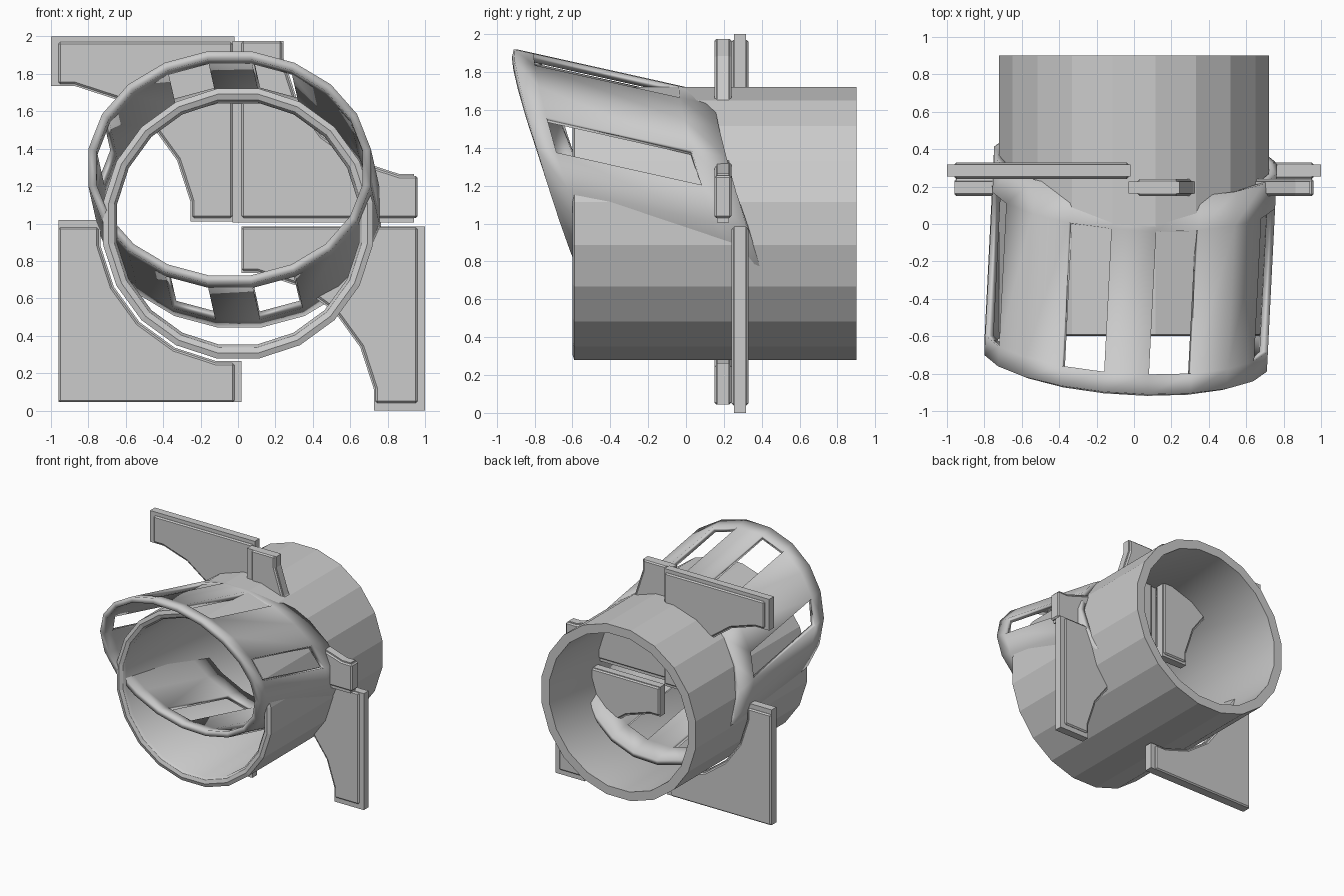
import bpy
from math import sin, cos, radians
from mathutils import Vector

if "Cube" in bpy.data.objects:
    bpy.data.objects.remove(bpy.data.objects["Cube"])

SIDES = 20
ANGLES = [radians(9 + 18 * i) for i in range(SIDES)]


def make_object(name, verts, faces):
    mesh = bpy.data.meshes.new(name)
    mesh.from_pydata([tuple(v) for v in verts], [], faces)
    mesh.update()
    obj = bpy.data.objects.new(name, mesh)
    bpy.context.collection.objects.link(obj)
    return obj


def bridge(n_rings, closed):
    """Quads joining consecutive rings, as (ring, side, face)."""
    last = n_rings if closed else n_rings - 1
    for r in range(last):
        s = (r + 1) % n_rings
        for i in range(SIDES):
            j = (i + 1) % SIDES
            yield r, i, (r * SIDES + i, r * SIDES + j, s * SIDES + j, s * SIDES + i)


# Main pipe: faceted outside, smooth bore, softened front lip
profile = [(-0.59, 0.73), (0.90, 0.73), (0.90, 0.655),
           (-0.57, 0.655), (-0.59, 0.67), (-0.60, 0.70)]
verts = [(r * sin(a), y, 1.0 + r * cos(a)) for y, r in profile for a in ANGLES]
quads = list(bridge(len(profile), True))
pipe = make_object("main_pipe", verts, [f for _, _, f in quads])
for poly, (ring, _, _) in zip(pipe.data.polygons, quads):
    poly.use_smooth = ring in (2, 3)

# Tilted, flattened sleeve with six windows
front = Vector((-0.045, -0.715, 1.30))
back = Vector((0.008, 0.34, 1.065))
side = Vector((0.765, -0.045, 0))
up = Vector((0, -0.19, 0.628))
verts = [front.lerp(back, t) + side * sin(a) + up * cos(a)
         for t in (0, 0.10, 0.825, 1) for a in ANGLES]
# side i is centred on angle 18 * (i + 1) degrees, clockwise from the top
windows = {0, 3, 8, 10, 15, 18}
faces = [f for r, i, f in bridge(4, False) if not (r == 1 and i in windows)]
sleeve = make_object("windowed_sleeve", verts, faces)
solid = sleeve.modifiers.new("thickness", "SOLIDIFY")
solid.thickness = 0.045
solid.offset = -1
bpy.context.view_layer.objects.active = sleeve
sleeve.select_set(True)
bpy.ops.object.shade_smooth_by_angle(angle=radians(30))


def gusset(name, near, far, centre, radius, y0, y1, bevel):
    """Square plate with a quarter circle cut from its near corner."""
    (xn, zn), (xf, zf), (cx, cz) = near, far, centre
    sx = 1 if xf > xn else -1
    sz = 1 if zf > zn else -1
    arc = [(cx + sx * radius * sin(a), cz + sz * radius * cos(a)) for a in ANGLES[:5]]
    outline = [(xn, arc[0][1])] + arc + [(arc[-1][0], zn), (xf, zn), (xf, zf), (xn, zf)]
    n = len(outline)
    verts = [(x, y, z) for y in (y0, y1) for x, z in outline]
    faces = [tuple(range(n)), tuple(range(2 * n - 1, n - 1, -1))]
    faces += [(i, i + n, (i + 1) % n + n, (i + 1) % n) for i in range(n)]
    if sx * sz < 0:
        faces = [f[::-1] for f in faces]
    # the outline runs clockwise seen from the front, so reverse it
    obj = make_object(name, verts, faces)
    import bmesh
    bm = bmesh.new()
    bm.from_mesh(obj.data)
    bmesh.ops.recalc_face_normals(bm, faces=bm.faces)
    bm.to_mesh(obj.data)
    bm.free()
    if bevel:
        mod = obj.modifiers.new("soft_edges", "BEVEL")
        mod.width = bevel
        mod.segments = 1


# Four bracket plates: thin core plus thicker raised panel
# name, core near/far, panel near/far, cut centre, y of plate
plates = [
    ("upper_left", (-1.0, 1.01), (-0.02, 2.0), (-0.96, 1.03), (-0.03, 1.97), (-0.99, 1.0), 0.285),
    ("lower_right", (0.02, 0.0), (1.0, 0.985), (0.02, 0.04), (0.96, 0.98), (-0.01, 0.0), 0.285),
    ("lower_left", (0.02, 1.02), (-0.96, 0.045), (-0.02, 0.98), (-0.96, 0.045), (0.0, 1.0), 0.195),
    ("upper_right", (0.94, 1.975), (-0.03, 1.005), (0.96, 1.975), (0.02, 1.03), (0.98, 2.0), 0.195),
]
for name, core_n, core_f, pan_n, pan_f, centre, y in plates:
    gusset(name + "_plate", core_n, core_f, centre, 0.745, y - 0.032, y + 0.032, 0)
    gusset(name + "_panel", pan_n, pan_f, centre, 0.755, y - 0.045, y + 0.045, 0.01)
